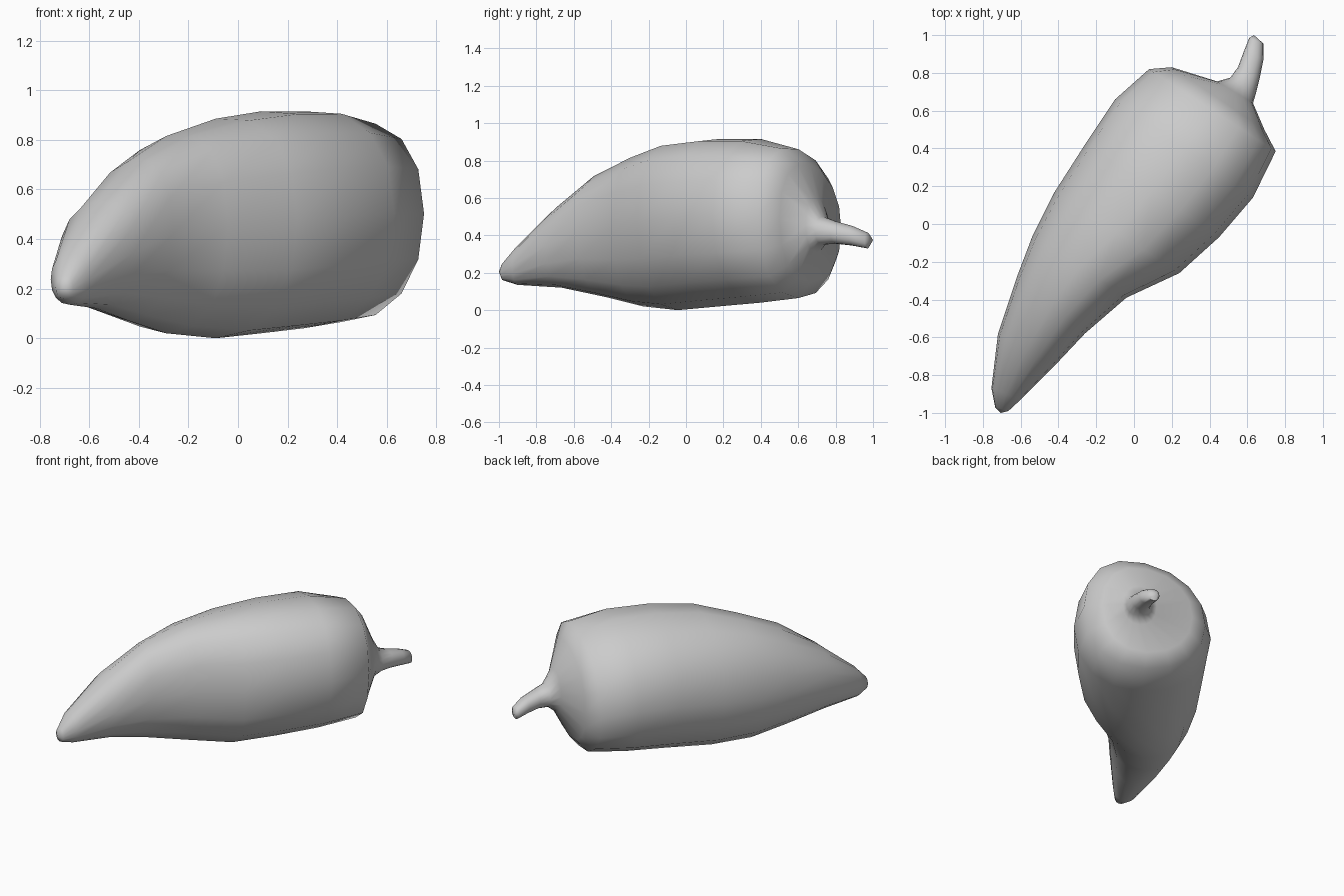
import bpy, bmesh, math
from mathutils import Vector

cube = bpy.data.objects.get("Cube")
if cube:
    bpy.data.objects.remove(cube, do_unlink=True)

SIDES = 16

# Cross-sections from tip to stem end:
# left x, y, right x, y, bottom z, top z, upper tilt
RINGS = [
    (-0.735, -0.97, -0.665, -0.99, 0.16, 0.25, 0),
    (-0.755, -0.87, -0.60, -0.93, 0.135, 0.34, 0),
    (-0.72, -0.58, -0.42, -0.75, 0.12, 0.55, 0.02),
    (-0.62, -0.28, -0.26, -0.58, 0.07, 0.715, 0.06),
    (-0.54, -0.07, -0.04, -0.39, 0.02, 0.815, 0.07),
    (-0.42, 0.17, 0.24, -0.26, 0.00, 0.885, 0.06),
    (-0.26, 0.42, 0.45, -0.07, 0.02, 0.915, 0.05),
    (-0.10, 0.66, 0.63, 0.14, 0.04, 0.915, 0.05),
    (0.08, 0.82, 0.75, 0.385, 0.065, 0.86, 0.08),
    (0.20, 0.83, 0.69, 0.50, 0.15, 0.775, 0.06),
    (0.44, 0.755, 0.63, 0.64, 0.31, 0.60, 0),
    (0.51, 0.775, 0.645, 0.69, 0.35, 0.50, 0),
    (0.55, 0.83, 0.665, 0.77, 0.355, 0.475, 0),
    (0.58, 0.91, 0.685, 0.87, 0.345, 0.45, 0),
    (0.61, 0.985, 0.685, 0.955, 0.33, 0.415, 0),
]


def rounded(v, power=2.2):
    """Slightly squared circle coordinate."""
    return math.copysign(abs(v) ** (2 / power), v)


def ring_points(lx, ly, rx, ry, z0, z1, tilt):
    centre = Vector(((lx + rx) / 2, (ly + ry) / 2, (z0 + z1) / 2))
    across = Vector(((rx - lx) / 2, (ry - ly) / 2, 0))
    up = Vector((0, 0, (z1 - z0) / 2))
    lift = Vector((0, 0, tilt))
    for i in range(SIDES):
        a = math.tau * i / SIDES
        c, s = rounded(math.cos(a)), rounded(math.sin(a))
        # The upper half rises towards one side
        yield centre + across * c + up * s + lift * c * (1 + s) / 2


# Pepper body flowing into its stem, lofted through the cross-sections
bm = bmesh.new()
loops = [[bm.verts.new(p) for p in ring_points(*r)] for r in RINGS]
for a, b in zip(loops, loops[1:]):
    for i in range(SIDES):
        j = (i + 1) % SIDES
        bm.faces.new((a[i], a[j], b[j], b[i]))

# Rounded tip and slightly domed stem end
for loop, point in ((loops[0], (-0.705, -1.0, 0.205)), (loops[-1], (0.635, 1.0, 0.375))):
    end = bm.verts.new(point)
    for i in range(SIDES):
        bm.faces.new((end, loop[(i + 1) % SIDES], loop[i]))
bmesh.ops.recalc_face_normals(bm, faces=bm.faces)

mesh = bpy.data.meshes.new("pepper")
bm.to_mesh(mesh)
bm.free()
pepper = bpy.data.objects.new("pepper", mesh)
bpy.context.collection.objects.link(pepper)

# Plain grey skin
grey = bpy.data.materials.new("plain grey")
grey.use_nodes = True
colour = (0.6, 0.6, 0.6, 1)
grey.diffuse_color = colour
grey.node_tree.nodes["Principled BSDF"].inputs["Base Color"].default_value = colour
mesh.materials.append(grey)

# Smooth skin, with a crisp edge around the stem cut
bpy.ops.object.select_all(action='DESELECT')
pepper.select_set(True)
bpy.context.view_layer.objects.active = pepper
bpy.ops.object.shade_smooth_by_angle(angle=math.radians(60))
